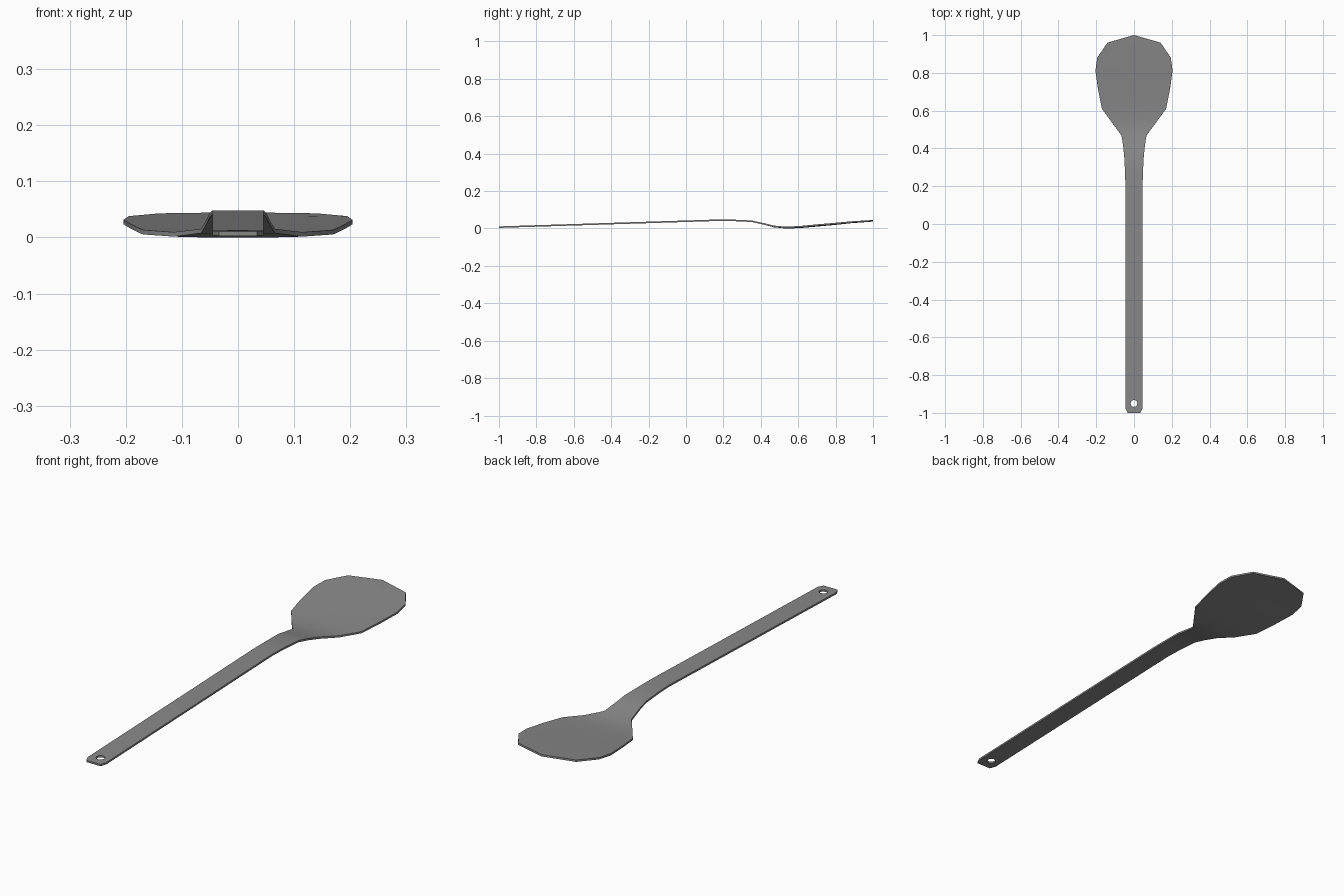
import bpy, bmesh

if "Cube" in bpy.data.objects:
    bpy.data.objects.remove(bpy.data.objects["Cube"])

grey = bpy.data.materials.new("utensil grey")
grey.diffuse_color = (0.25, 0.25, 0.25, 1)
grey.use_nodes = True
grey.node_tree.nodes["Principled BSDF"].inputs["Base Color"].default_value = grey.diffuse_color

# Stations along the utensil: y, half width, mid height, dish depth
stations = [
    (-1.0, 0.034, 0.007, 0), (-0.975, 0.045, 0.008, 0), (-0.88, 0.045, 0.011, 0),
    (0.18, 0.045, 0.0445, 0), (0.26, 0.047, 0.043, 0), (0.35, 0.051, 0.039, 0),
    (0.41, 0.057, 0.026, 0), (0.47, 0.066, 0.011, 0.001), (0.535, 0.115, 0.0045, 0.002),
    (0.61, 0.17, 0.008, 0.003), (0.71, 0.19, 0.017, 0.004), (0.81, 0.204, 0.026, 0.003),
    (0.88, 0.195, 0.033, 0.002), (0.96, 0.14, 0.039, 0.0),
]
columns = [-1, -0.5, 0, 0.5, 1]

# Sheet through the stations, with the last row bent to a blunt tip
bm = bmesh.new()
rows = []
for i, (y, w, z, dish) in enumerate(stations):
    tip = i == len(stations) - 1
    rows.append([bm.verts.new((t * w, y + (0.04 * (1 - abs(t)) if tip else 0),
                               z + dish * (t * t - 0.5) + (0.002 * (1 - abs(t)) if tip else 0)))
                 for t in columns])
for a, b in zip(rows, rows[1:]):
    for k in range(len(columns) - 1):
        bm.faces.new((a[k], a[k + 1], b[k + 1], b[k]))
mesh = bpy.data.meshes.new("spoon_spatula")
bm.to_mesh(mesh)
bm.free()
spatula = bpy.data.objects.new("spoon_spatula", mesh)
bpy.context.collection.objects.link(spatula)
mesh.materials.append(grey)

# Hanging hole cutter
bpy.ops.mesh.primitive_cylinder_add(vertices=12, radius=0.018, depth=0.2, location=(0, -0.95, 0))
cutter = bpy.context.object
cutter.name = "hole_cutter"
cutter.hide_render = True
cutter.data.materials.append(grey)

# Thickness and hole
solid = spatula.modifiers.new("thickness", 'SOLIDIFY')
solid.thickness = 0.008
solid.offset = 0
hole = spatula.modifiers.new("hanging_hole", 'BOOLEAN')
hole.operation = 'DIFFERENCE'
hole.solver = 'EXACT'
hole.object = cutter

bpy.ops.object.select_all(action='DESELECT')
spatula.select_set(True)
bpy.context.view_layer.objects.active = spatula
for m in ("thickness", "hanging_hole"):
    bpy.ops.object.modifier_apply(modifier=m)
bpy.data.objects.remove(cutter)
bpy.ops.object.shade_smooth_by_angle(angle=0.6)
